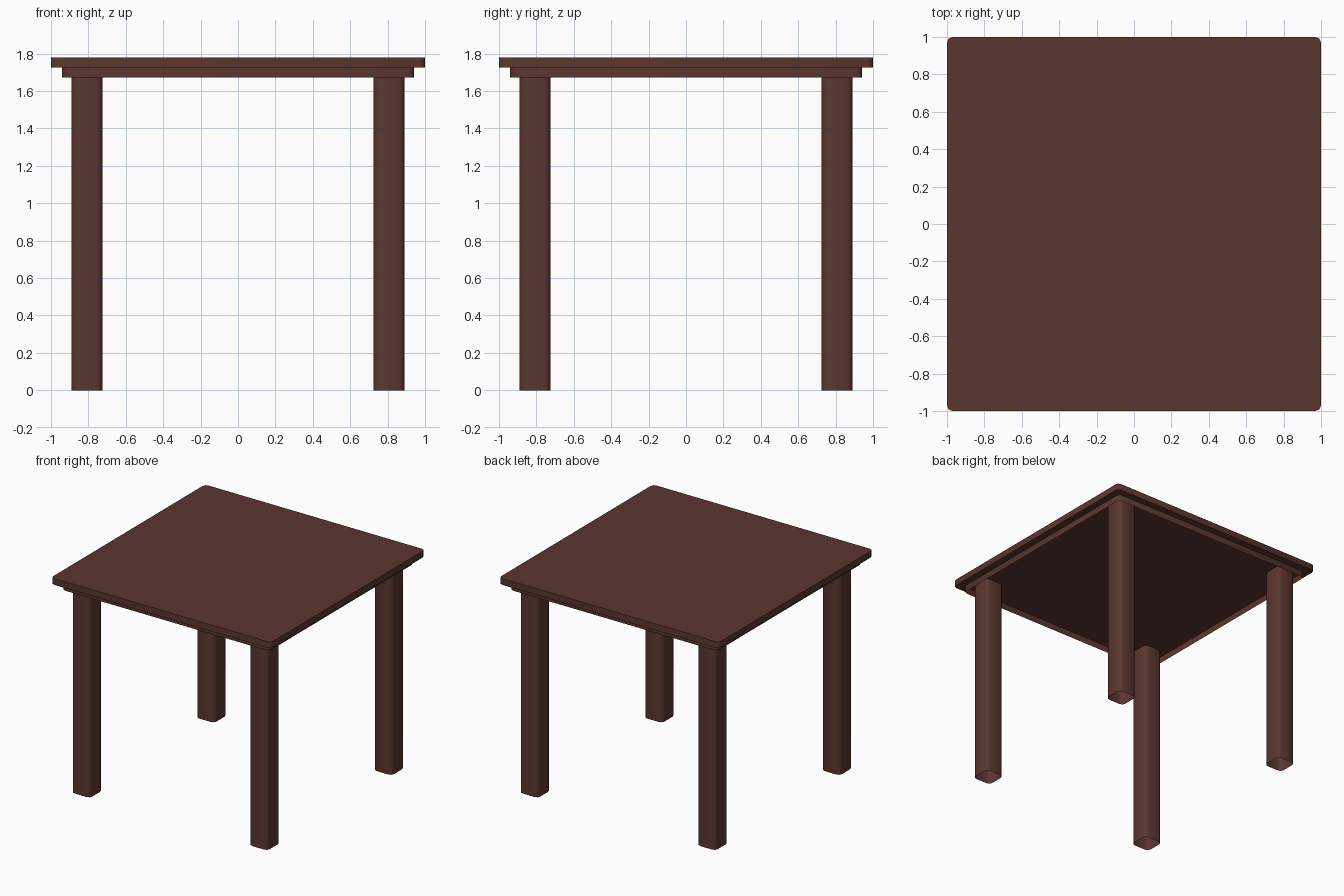
import bpy, bmesh, math

cube = bpy.data.objects.get("Cube")
if cube:
    bpy.data.objects.remove(cube, do_unlink=True)

wood = bpy.data.materials.new("dark_brown_wood")
wood.use_nodes = True
colour = (0.105, 0.037, 0.028, 1)
wood.diffuse_color = colour
wood.node_tree.nodes["Principled BSDF"].inputs["Base Color"].default_value = colour


def rounded_block(name, centre, half, bottom, top, radius, closed):
    """Square block with rounded upright corners, optionally open underneath."""
    outline = []
    for corner in range(4):
        for step in range(3):
            angle = math.radians(90 * corner + 45 * step)
            mid = math.radians(90 * corner + 45)
            inset = half - radius
            outline.append((math.copysign(inset, math.cos(mid)) + radius * math.cos(angle),
                            math.copysign(inset, math.sin(mid)) + radius * math.sin(angle)))
    bm = bmesh.new()
    low = [bm.verts.new((x, y, bottom)) for x, y in outline]
    high = [bm.verts.new((x, y, top)) for x, y in outline]
    count = len(outline)
    for i in range(count):
        j = (i + 1) % count
        bm.faces.new((low[i], low[j], high[j], high[i]))
    bm.faces.new(high)
    if closed:
        bm.faces.new(low[::-1])
    mesh = bpy.data.meshes.new(name)
    bm.to_mesh(mesh)
    bm.free()
    mesh.materials.append(wood)
    obj = bpy.data.objects.new(name, mesh)
    obj.location = (centre[0], centre[1], 0)
    bpy.context.collection.objects.link(obj)
    bpy.ops.object.select_all(action="DESELECT")
    obj.select_set(True)
    bpy.context.view_layer.objects.active = obj
    bpy.ops.object.shade_smooth_by_angle(angle=math.radians(50))
    return obj


# Table top and the hollow apron beneath it
rounded_block("table_top", (0, 0), 1.0, 1.727, 1.78, 0.03, True)
rounded_block("apron", (0, 0), 0.942, 1.673, 1.726, 0.03, False)

# Four hollow legs, open at the floor
for end, y in (("front", -0.807), ("back", 0.807)):
    for side, x in (("right", -0.807), ("left", 0.807)):
        rounded_block(f"{end}_{side}_leg", (x, y), 0.083, 0, 1.725, 0.03, False)
